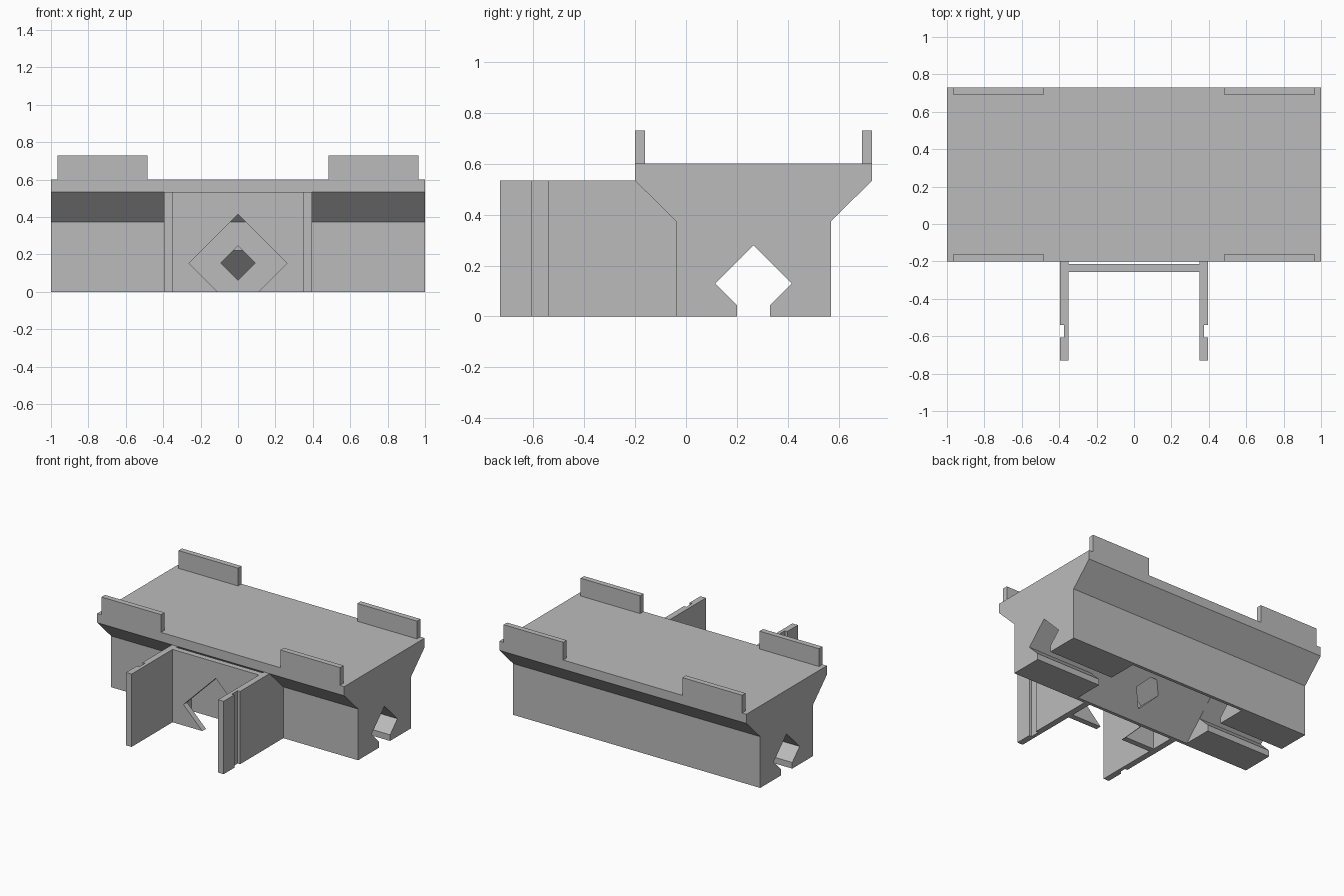
import bpy
import bmesh
from mathutils import Vector

cube = bpy.data.objects.get("Cube")
if cube:
    bpy.data.objects.remove(cube, do_unlink=True)

grey = bpy.data.materials.new("plain_grey")
grey.use_nodes = True
colour = (0.5, 0.5, 0.5, 1)
grey.diffuse_color = colour
grey.node_tree.nodes["Principled BSDF"].inputs["Base Color"].default_value = colour


def extrude(name, profile, axis, start, end):
    """Extrude a 2D profile along 'x' (y,z), 'y' (x,z) or 'z' (x,y)."""
    i = "xyz".index(axis)
    bm = bmesh.new()
    verts = []
    for point in profile:
        co = list(point)
        co.insert(i, start)
        verts.append(bm.verts.new(co))
    face = bm.faces.new(verts)
    grown = bmesh.ops.extrude_face_region(bm, geom=[face])["geom"]
    shift = Vector((0, 0, 0))
    shift[i] = end - start
    bmesh.ops.translate(bm, vec=shift,
                        verts=[g for g in grown if isinstance(g, bmesh.types.BMVert)])
    bmesh.ops.recalc_face_normals(bm, faces=bm.faces)
    mesh = bpy.data.meshes.new(name)
    bm.to_mesh(mesh)
    bm.free()
    mesh.materials.append(grey)
    obj = bpy.data.objects.new(name, mesh)
    bpy.context.collection.objects.link(obj)
    return obj


def cut(target, cutter):
    """Subtract the cutter, then discard it."""
    mod = target.modifiers.new("cut", "BOOLEAN")
    mod.operation = "DIFFERENCE"
    mod.solver = "EXACT"
    mod.object = cutter
    bpy.context.view_layer.objects.active = target
    bpy.ops.object.modifier_apply(modifier=mod.name)
    bpy.data.objects.remove(cutter, do_unlink=True)


# Flared body with a diamond channel open along the bottom
mid = 0.265
half = [(0.065, 0), (0.305, 0), (0.305, 0.375), (0.465, 0.533), (0.465, 0.6)]
channel = [(0, 0.28), (0.15, 0.13), (0.065, 0.045)]
profile = [(mid + y, z) for y, z in channel + half]
profile += [(mid - y, z) for y, z in reversed(channel[1:] + half)]
body = extrude("body", profile, "x", -1, 1)

# Wide V-shaped pocket under the middle of the body
cut(body, extrude("pocket_cutter",
                  [(mid - 0.302, -0.02), (mid + 0.302, -0.02), (mid, 0.282)],
                  "x", -0.47, 0.47))

# Diamond hole through the front wall into the pocket
r = 0.093
cut(body, extrude("hole_cutter",
                  [(-r, 0.155), (0, 0.155 - r), (r, 0.155), (0, 0.155 + r)],
                  "y", -0.1, 0.205))

# Upright tabs at the four top corners
for side, sign in (("left", 1), ("right", -1)):
    for place, y in (("front", -0.2), ("back", 0.69)):
        extrude(f"{place}_{side}_tab",
                [(sign * 0.483, y), (sign * 0.965, y),
                 (sign * 0.965, y + 0.04), (sign * 0.483, y + 0.04)],
                "z", 0.6, 0.73)

    # Front side plates with a vertical groove in the outer face
    outline = [(0.35, -0.04), (0.35, -0.73), (0.395, -0.73), (0.395, -0.607),
               (0.375, -0.607), (0.375, -0.54), (0.395, -0.54), (0.395, -0.04)]
    extrude(f"{side}_side_plate", [(sign * x, y) for x, y in outline], "z", 0, 0.533)

# Cross panel between the plates with an open diamond cutout
edge = [(0.262, 0.153), (0.109, 0), (0.35, 0), (0.35, 0.533)]
panel = [(0, 0.415)] + edge + [(-x, z) for x, z in reversed(edge)]
extrude("cross_panel", panel, "y", -0.257, -0.215)
